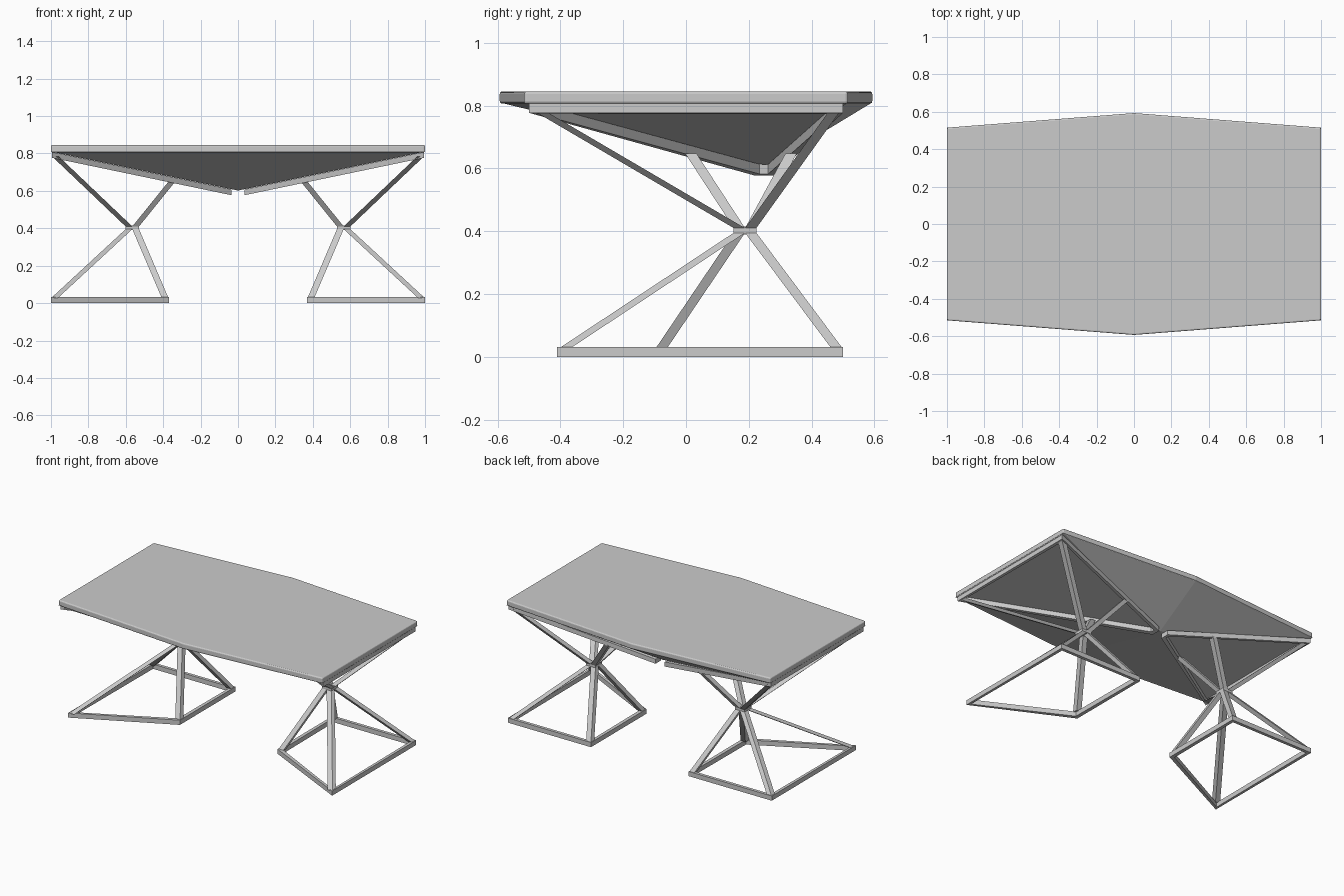
import bpy, bmesh

if "Cube" in bpy.data.objects:
    bpy.data.objects.remove(bpy.data.objects["Cube"])


def make_object(name, bm):
    bmesh.ops.recalc_face_normals(bm, faces=bm.faces[:])
    mesh = bpy.data.meshes.new(name)
    bm.to_mesh(mesh)
    bm.free()
    obj = bpy.data.objects.new(name, mesh)
    bpy.context.collection.objects.link(obj)
    return obj


def mirror_x(obj):
    obj.modifiers.new("mirror", 'MIRROR').use_mirror_merge = False


def prism(bm, lower, upper):
    """Closed solid between two loops with the same point count."""
    a = [bm.verts.new(p) for p in lower]
    b = [bm.verts.new(p) for p in upper]
    n = len(a)
    bm.faces.new(a[::-1])
    bm.faces.new(b)
    for i in range(n):
        j = (i + 1) % n
        bm.faces.new((a[i], a[j], b[j], b[i]))


def frame(name, points, width, height):
    """Open picture-frame of bars following a flat polygon, hanging down."""
    bm = bmesh.new()
    face = bm.faces.new([bm.verts.new(p) for p in points])
    bm.normal_update()
    bmesh.ops.inset_individual(bm, faces=[face], thickness=width)
    bmesh.ops.delete(bm, geom=[face], context='FACES')
    res = bmesh.ops.extrude_face_region(bm, geom=bm.faces[:], use_keep_orig=True)
    moved = [g for g in res['geom'] if isinstance(g, bmesh.types.BMVert)]
    bmesh.ops.translate(bm, verts=moved, vec=(0, 0, -height))
    obj = make_object(name, bm)
    mirror_x(obj)


def square(c, w):
    x, y, z = c
    h = w / 2
    return [(x - h, y - h, z), (x + h, y - h, z), (x + h, y + h, z), (x - h, y + h, z)]


def struts(name, pairs, w):
    """Slanted bars with level-cut ends."""
    bm = bmesh.new()
    for p, q in pairs:
        prism(bm, square(p, w), square(q, w))
    mirror_x(make_object(name, bm))


def hexagon(z):
    return [(-1, -.515, z), (0, -.593, z), (1, -.515, z),
            (1, .515, z), (0, .593, z), (-1, .515, z)]


# Table top with rounded edges
bm = bmesh.new()
prism(bm, hexagon(.806), hexagon(.845))
top = make_object("table_top", bm)
bev = top.modifiers.new("bevel", 'BEVEL')
bev.width, bev.segments, bev.limit_method = .008, 3, 'ANGLE'
bev.angle_limit = .7

# Faceted underside tapering to an off-centre low point
bm = bmesh.new()
rim = [bm.verts.new(p) for p in hexagon(.81)]
apex = bm.verts.new((0, .25, .602))
bm.faces.new(rim)
for i in range(6):
    bm.faces.new((rim[i], rim[(i + 1) % 6], apex))
make_object("underside_panels", bm)

# Triangular support frames beneath the side panels
frame("underside_frame", [(.995, -.5, .808), (.995, .5, .808),
                          (.035, .28, .608), (.035, .22, .608)], .03, .031)

# Base frames on the floor
base = [(1, -.41), (1, .5), (.37, .5), (.37, -.1)]
frame("base_frame", [(x, y, .032) for x, y in base], .03, .032)

# Legs and arms meeting at the hub
hx, hy, d = .565, .188, .018
legs, arms = [], []
foot = [(.98, -.385), (.98, .48), (.39, .48), (.39, -.078)]
head = [(.977, -.47, .785), (.977, .475, .785), (.355, .335, .648), (.355, .015, .648)]
for (fx, fy), h in zip(foot, head):
    sx = d if fx > hx else -d
    sy = d if fy > hy else -d
    legs.append(((fx, fy, .028), (hx + sx, hy + sy, .395)))
    arms.append(((hx + sx, hy + sy, .41), h))
struts("lower_legs", legs, .036)
struts("upper_arms", arms, .036)

# Hubs
bm = bmesh.new()
prism(bm, square((hx, hy, .39), .072), square((hx, hy, .415), .072))
mirror_x(make_object("hub", bm))
